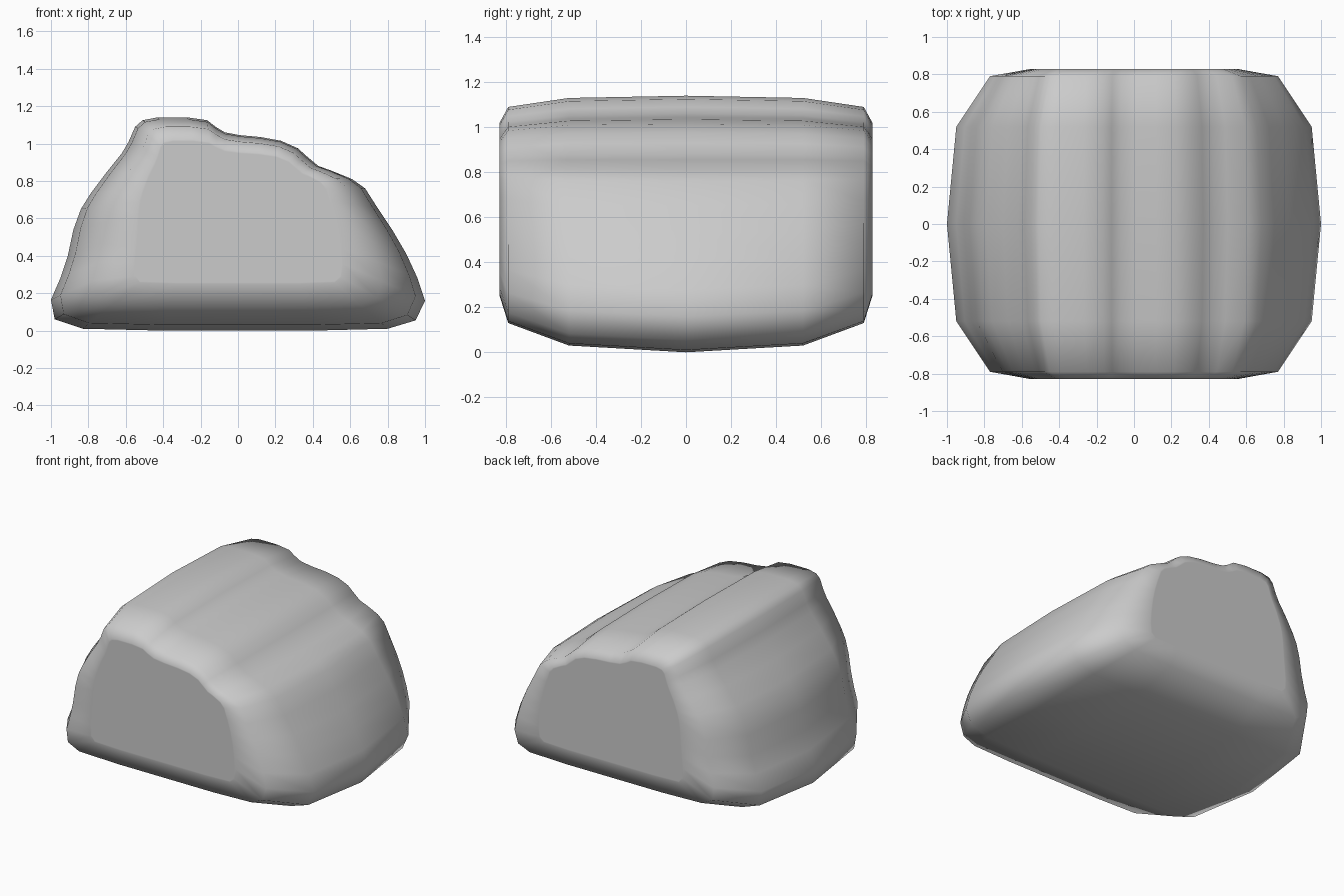
import bpy, bmesh

if "Cube" in bpy.data.objects:
    bpy.data.objects.remove(bpy.data.objects["Cube"])

# Full outline of the rock at its middle (x, z), clockwise from lower left
OUTLINE = [(-1, .165), (-.95, .28), (-.91, .40), (-.88, .54), (-.84, .65), (-.79, .73),
           (-.70, .85), (-.62, .95), (-.585, 1.01), (-.55, 1.09), (-.51, 1.125),
           (-.43, 1.14), (-.27, 1.14), (-.165, 1.125), (-.12, 1.09), (-.07, 1.06),
           (.01, 1.045), (.12, 1.035), (.23, 1.015), (.32, .975), (.37, .93), (.43, .88),
           (.50, .855), (.61, .81), (.68, .76), (.75, .65), (.83, .53), (.90, .41),
           (.96, .28), (1, .16), (.95, .055), (.8, .01), (.4, 0), (-.4, 0),
           (-.83, .01), (-.98, .06)]

# Depth stations: y, side inset, bottom z, top z
HALF = [(.52, .05, .03, 1.13), (.79, .23, .13, 1.09), (.828, .44, .25, 1.02)]
STATIONS = [(-y, s, b, t) for y, s, b, t in reversed(HALF)] + [(0, 0, 0, 1.14)] + HALF


def ring(bm, y, side, bottom, top):
    """Outline pulled inwards, most strongly at its left and right ends."""
    return [bm.verts.new((x - side * x * abs(x), y, bottom + z * (top - bottom) / 1.14))
            for x, z in OUTLINE]


# Rounded boulder lofted from front to back
bm = bmesh.new()
rings = [ring(bm, *s) for s in STATIONS]
n = len(OUTLINE)
for a, b in zip(rings, rings[1:]):
    for i in range(n):
        j = (i + 1) % n
        bm.faces.new((a[i], a[j], b[j], b[i]))

# Flat front and back ends, with an inner border that keeps their shading flat
for end in (rings[0], rings[-1]):
    cap = bm.faces.new(end)
    cap.normal_update()
    bmesh.ops.inset_individual(bm, faces=[cap], thickness=.008)
bmesh.ops.recalc_face_normals(bm, faces=bm.faces)
for f in bm.faces:
    f.smooth = True

mesh = bpy.data.meshes.new("rock")
bm.to_mesh(mesh)
bm.free()
rock = bpy.data.objects.new("rock", mesh)
bpy.context.collection.objects.link(rock)
